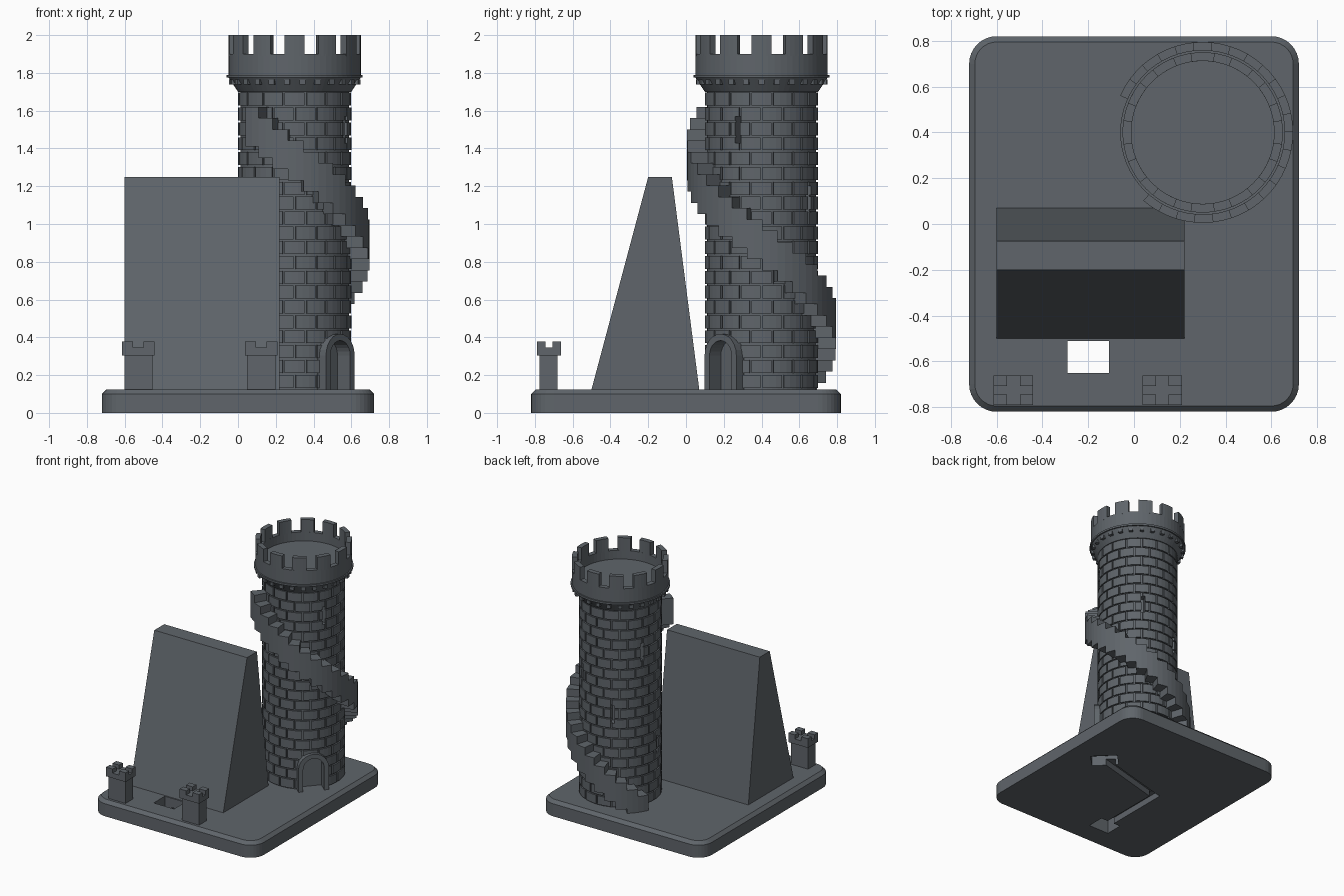
import bpy, bmesh, math
from mathutils import Matrix, Vector

if "Cube" in bpy.data.objects:
    bpy.data.objects.remove(bpy.data.objects["Cube"])

stone = bpy.data.materials.new("slate grey")
stone.use_nodes = True
COLOUR = (0.115, 0.13, 0.145, 1)
stone.diffuse_color = COLOUR
stone.node_tree.nodes["Principled BSDF"].inputs["Base Color"].default_value = COLOUR

TOWER = Vector((0.30, 0.40, 0))
FLOOR = 0.125


def finish(name, bm, location=(0, 0, 0)):
    bmesh.ops.recalc_face_normals(bm, faces=bm.faces)
    mesh = bpy.data.meshes.new(name)
    bm.to_mesh(mesh)
    bm.free()
    mesh.materials.append(stone)
    obj = bpy.data.objects.new(name, mesh)
    obj.location = location
    bpy.context.collection.objects.link(obj)
    return obj


def cut(targets, cutter):
    cutter.hide_render = True
    for obj in targets:
        mod = obj.modifiers.new("cut", 'BOOLEAN')
        mod.operation = 'DIFFERENCE'
        mod.solver = 'EXACT'
        mod.object = cutter
        bpy.context.view_layer.update()
        graph = bpy.context.evaluated_depsgraph_get()
        mesh = bpy.data.meshes.new_from_object(obj.evaluated_get(graph))
        obj.modifiers.clear()
        obj.data = mesh
    bpy.data.objects.remove(cutter)


def box(bm, x0, x1, y0, y1, z0, z1, turn=0):
    centre = Vector(((x0 + x1) / 2, (y0 + y1) / 2, (z0 + z1) / 2))
    matrix = (Matrix.Translation(centre) @ Matrix.Rotation(turn, 4, 'Z')
              @ Matrix.Diagonal((x1 - x0, y1 - y0, z1 - z0, 1)))
    return bmesh.ops.create_cube(bm, size=1, matrix=matrix)["verts"]


def prism(bm, points, shift):
    """Closed solid from a flat outline moved along a vector."""
    low = [bm.verts.new(p) for p in points]
    high = [bm.verts.new(Vector(p) + shift) for p in points]
    bm.faces.new(low)
    bm.faces.new(high[::-1])
    for i in range(len(low)):
        j = (i + 1) % len(low)
        bm.faces.new((low[i], high[i], high[j], low[j]))


def wedge(bm, r0, r1, a0, a1, z0, z1, steps=3):
    """Curved block between two radii and two angles (degrees)."""
    angles = [math.radians(a0 + (a1 - a0) * i / steps) for i in range(steps + 1)]
    outline = [(r1 * math.cos(a), r1 * math.sin(a), z0) for a in angles]
    outline += [(r0 * math.cos(a), r0 * math.sin(a), z0) for a in reversed(angles)]
    prism(bm, outline, Vector((0, 0, z1 - z0)))


def lathe(bm, profile):
    verts = [bm.verts.new((r, 0, z)) for r, z in profile]
    edges = [bm.edges.new(pair) for pair in zip(verts, verts[1:])]
    bmesh.ops.spin(bm, geom=verts + edges, cent=(0, 0, 0), axis=(0, 0, 1),
                   angle=math.tau, steps=64)
    bmesh.ops.remove_doubles(bm, verts=bm.verts, dist=0.0001)


def arch(half, spring, angle, depth):
    """Round-topped outline facing outward at a given angle of the tower."""
    side = Vector((-math.sin(angle), math.cos(angle), 0))
    out = Vector((math.cos(angle), math.sin(angle), 0)) * depth
    flat = [(half, FLOOR)]
    flat += [(half * math.cos(math.pi * i / 12), spring + half * math.sin(math.pi * i / 12))
             for i in range(13)]
    flat.append((-half, FLOOR))
    return [out + side * s + Vector((0, 0, z)) for s, z in flat]


# Base slab with rounded corners and a chamfered top edge
bm = bmesh.new()
box(bm, -0.72, 0.72, -0.82, 0.82, 0, FLOOR)
upright = [e for e in bm.edges if abs(e.verts[0].co.z - e.verts[1].co.z) > 0.1]
bmesh.ops.bevel(bm, geom=upright, offset=0.12, segments=8, profile=0.5, affect='EDGES')
rim = [e for e in bm.edges if all(v.co.z > 0.12 for v in e.verts)]
bmesh.ops.bevel(bm, geom=rim, offset=0.025, segments=1, affect='EDGES')
base = finish("base", bm)

# Square opening, and the cable channel under the base
bm = bmesh.new()
box(bm, -0.29, -0.11, -0.65, -0.51, -0.1, 0.3)
cut([base], finish("opening_cutter", bm))
bm = bmesh.new()
box(bm, -0.23, -0.17, -0.60, 0.03, -0.05, 0.05)
cut([base], finish("channel_cutter", bm))
bm = bmesh.new()
start, end = Vector((-0.2, 0, 0)), Vector((0.43, 0.17, 0))
mid, run = (start + end) / 2, end - start
half = run.length / 2
box(bm, mid.x - half, mid.x + half, mid.y - 0.03, mid.y + 0.03, -0.05, 0.051,
    math.atan2(run.y, run.x))
cut([base], finish("branch_cutter", bm))
bm = bmesh.new()
box(bm, 0.33, 0.53, 0.10, 0.24, -0.05, 0.08, math.radians(-45))
cut([base], finish("pocket_cutter", bm))

# Tall sloping wedge
bm = bmesh.new()
side = [(-0.60, -0.50, FLOOR), (-0.60, 0.07, FLOOR), (-0.60, -0.075, 1.25), (-0.60, -0.20, 1.25)]
prism(bm, side, Vector((0.82, 0, 0)))
finish("sloping_block", bm)

# Two small gate turrets with a notched top
for name, x in (("right_turret", -0.527), ("left_turret", 0.123)):
    bm = bmesh.new()
    box(bm, x - 0.075, x + 0.075, -0.775, -0.68, FLOOR, 0.31)
    box(bm, x - 0.086, x + 0.086, -0.79, -0.662, 0.305, 0.345)
    for sx in (-1, 1):
        for y in (-0.767, -0.685):
            cx = x + sx * 0.057
            box(bm, cx - 0.029, cx + 0.029, y - 0.023, y + 0.023, 0.34, 0.378)
    finish(name, bm)

# Tower core
bm = bmesh.new()
lathe(bm, [(0, 0.10), (0.288, 0.10), (0.288, 1.71), (0, 1.71)])
core = finish("tower_core", bm, TOWER)

# Brick courses, every second one shifted by half a brick
bm = bmesh.new()
ROWS, BRICKS = 20, 16
course = (1.70 - 0.128) / ROWS
pitch = 360 / BRICKS
for row in range(ROWS):
    z = 0.128 + row * course
    for i in range(BRICKS):
        a = (i + 0.5 * (row % 2)) * pitch
        wedge(bm, 0.28, 0.30, a + 1.1, a + pitch - 1.1, z + 0.005, z + course - 0.005)
bricks = finish("tower_bricks", bm, TOWER)

# Doorway and window slits cut through the wall
DOOR = math.radians(-42)
outward = Vector((math.cos(DOOR), math.sin(DOOR), 0))
bm = bmesh.new()
prism(bm, arch(0.078, 0.305, DOOR, 0.235), outward * 0.2)
for angle, z in ((188, 0.56), (114, 0.87), (58, 1.13), (157, 1.35), (-25, 1.50)):
    wedge(bm, 0.24, 0.34, angle - 2.8, angle + 2.8, z - 0.07, z + 0.07, 1)
cut([core, bricks], finish("opening_cutter", bm, TOWER))

# Raised surround of the doorway
bm = bmesh.new()
outline = arch(0.113, 0.305, DOOR, 0.25) + arch(0.078, 0.305, DOOR, 0.25)[::-1]
prism(bm, outline, outward * 0.075)
finish("door_surround", bm, TOWER)

# Winding stair
bm = bmesh.new()
STEPS = 24
for i in range(STEPS):
    a = 156 - i * 287 / STEPS
    top = 0.25 + i * 1.37 / (STEPS - 1)
    wedge(bm, 0.28, 0.395, a - 287 / STEPS, a, max(FLOOR, top - 0.21), top, 2)
finish("winding_stair", bm, TOWER)

# Flared top with a parapet and a sunken floor
bm = bmesh.new()
lathe(bm, [(0, 1.70), (0.30, 1.70), (0.35, 1.775), (0.36, 1.775), (0.36, 1.79),
           (0.35, 1.79), (0.35, 1.90), (0.312, 1.90), (0.312, 1.83), (0, 1.83)])
finish("tower_top", bm, TOWER)

# Small blocks under the parapet
bm = bmesh.new()
for i in range(26):
    a = i * 360 / 26
    wedge(bm, 0.30, 0.349, a - 2.6, a + 2.6, 1.738, 1.764, 1)
finish("corbel_blocks", bm, TOWER)

# Battlements
bm = bmesh.new()
for i in range(12):
    a = i * 30
    wedge(bm, 0.312, 0.35, a - 8.7, a + 8.7, 1.89, 2.0, 4)
finish("battlements", bm, TOWER)
